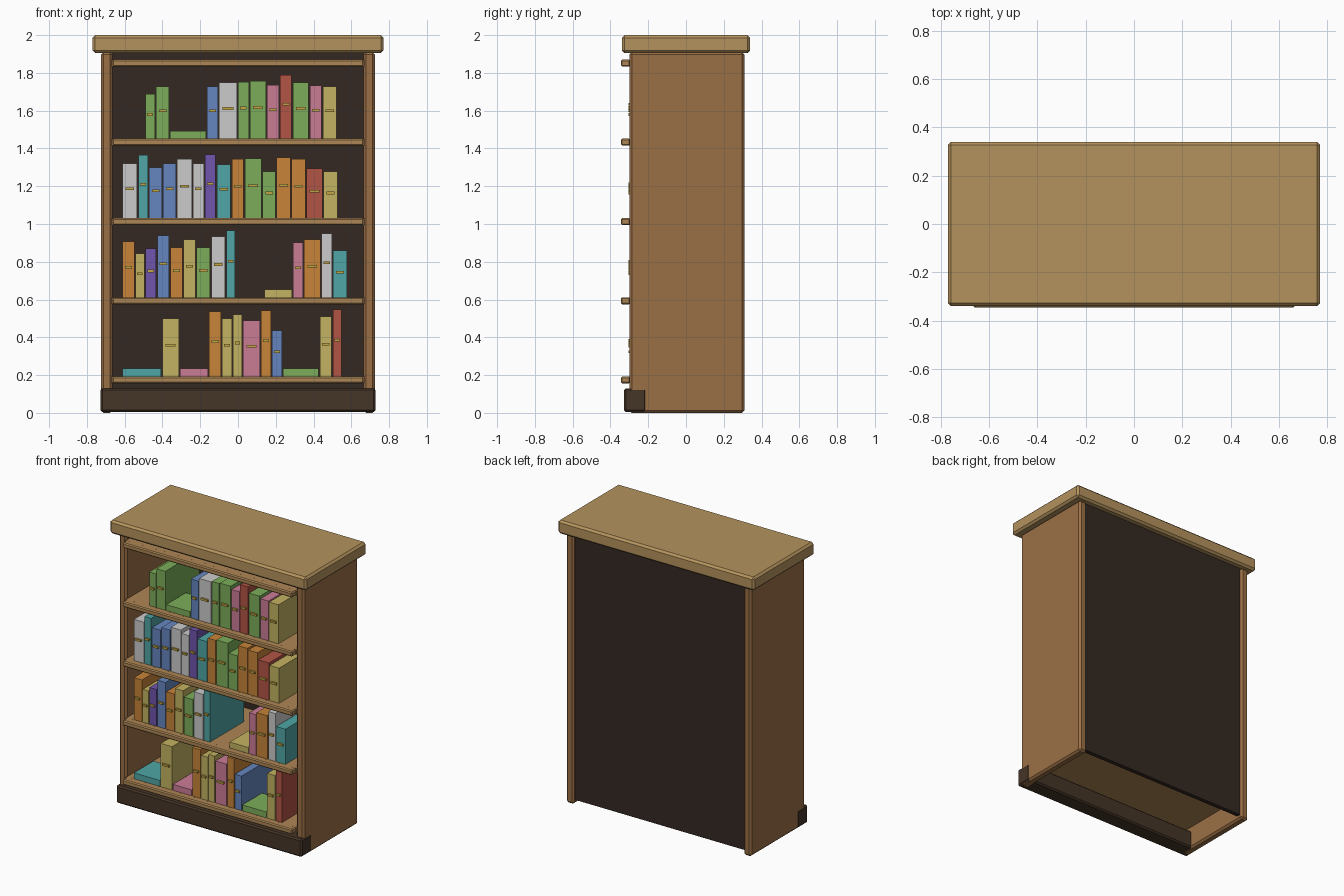
import bpy

if "Cube" in bpy.data.objects:
    bpy.data.objects.remove(bpy.data.objects["Cube"])

COLOURS = {
    "top_wood": (0.46, 0.29, 0.11), "wood": (0.33, 0.16, 0.06), "shelf_wood": (0.42, 0.24, 0.09),
    "dark_wood": (0.06, 0.035, 0.02), "back_wood": (0.035, 0.022, 0.016), "gold": (0.55, 0.38, 0.06),
    "green": (0.20, 0.42, 0.10), "blue": (0.13, 0.24, 0.52), "grey": (0.55, 0.55, 0.57),
    "pink": (0.60, 0.20, 0.30), "red": (0.45, 0.09, 0.06), "yellow": (0.55, 0.45, 0.12),
    "teal": (0.08, 0.38, 0.38), "purple": (0.16, 0.09, 0.42), "orange": (0.58, 0.23, 0.04),
}
MATS = {}
for key, rgb in COLOURS.items():
    MATS[key] = bpy.data.materials.new(key)
    MATS[key].diffuse_color = (*rgb, 1)


def box(name, x, y, z, mat, bevel=0.0):
    """Box from (min, max) ranges, with an optional chamfer."""
    bpy.ops.mesh.primitive_cube_add(size=1, location=[sum(r) / 2 for r in (x, y, z)])
    ob = bpy.context.object
    ob.name = name
    for v in ob.data.vertices:
        for i, r in enumerate((x, y, z)):
            v.co[i] *= r[1] - r[0]
    ob.data.materials.append(MATS[mat])
    if bevel:
        mod = ob.modifiers.new("chamfer", "BEVEL")
        mod.width = bevel
        mod.segments = 1
    return ob


# Carcass
box("top_board", (-0.77, 0.77), (-0.34, 0.34), (1.905, 2.0), "top_wood", 0.014)
box("left_side", (-0.725, -0.665), (-0.30, 0.31), (0, 1.91), "wood", 0.013)
box("right_side", (0.665, 0.725), (-0.30, 0.31), (0, 1.91), "wood", 0.013)
box("back_panel", (-0.67, 0.67), (0.265, 0.295), (0.03, 1.91), "back_wood")
box("plinth", (-0.727, 0.727), (-0.328, -0.21), (0.004, 0.13), "dark_wood", 0.01)

# Shelves with a chamfered front nosing
SHELF_TOPS = [1.87, 1.452, 1.031, 0.612, 0.193]
for i, z in enumerate(SHELF_TOPS):
    box(f"shelf_{i}", (-0.67, 0.67), (-0.30, 0.265), (z - 0.036, z - 0.001), "shelf_wood")
    box(f"shelf_nosing_{i}", (-0.665, 0.665), (-0.345, -0.295), (z - 0.037, z), "shelf_wood", 0.007)

# Books per shelf: start x, then (colour, pitch, height) in hundredths; None leaves a gap
ROWS = [
    (-49.1, [("green", 5.8, 23.8), ("green", 7.4, 27.6), ("green", 19.5, 4.2), ("blue", 6.4, 27.6),
             ("grey", 10, 29.7), ("green", 6.3, 30.2), ("green", 9, 30.7), ("pink", 6.9, 28.6),
             ("red", 6.8, 33.9), ("green", 9, 29.7), ("pink", 6.9, 28.1), ("yellow", 7.9, 27.6)]),
    (-61.2, [("grey", 8.4, 29.1), ("teal", 5.8, 33.4), ("blue", 7.4, 27), ("blue", 7.4, 29.1),
             ("grey", 8.4, 31.3), ("grey", 6.3, 29.1), ("purple", 6.3, 33.9), ("teal", 7.9, 28.6),
             ("orange", 6.9, 31.3), ("green", 9.5, 31.8), ("green", 7.4, 24.9), ("orange", 7.9, 32.3),
             ("orange", 7.9, 31.3), ("red", 9, 26.5), ("yellow", 7.9, 24.9)]),
    (-61.2, [("orange", 6.9, 29.7), ("yellow", 5.3, 23.3), ("purple", 6.3, 26), ("blue", 6.9, 32.9),
             ("orange", 6.9, 26.5), ("yellow", 6.9, 30.7), ("green", 7.9, 26.5), ("grey", 7.9, 32.3),
             ("teal", 5.3, 35.5), (None, 14.8, 0), ("yellow", 15.3, 4.2), ("pink", 5.8, 29.1),
             ("orange", 9.2, 30.7), ("grey", 6.1, 33.9), ("teal", 7.9, 24.9)]),
    (-61.2, [("teal", 21.1, 4.2), ("yellow", 9.5, 30.7), ("pink", 15.3, 4.2), ("orange", 6.9, 34.4),
             ("yellow", 5.8, 30.7), ("yellow", 5.3, 32.9), ("pink", 9.5, 29.7), ("orange", 5.8, 35),
             ("blue", 5.8, 24.4), ("green", 19.5, 4.2), ("yellow", 6.9, 31.8), ("red", 5.3, 35.5)]),
]
FRONT = -0.292
for r, (start, books) in enumerate(ROWS):
    x, z = start / 100, SHELF_TOPS[r + 1] - 0.001
    for n, (colour, pitch, height) in enumerate(books):
        w, h = pitch / 100 - 0.006, height / 100
        if colour:
            flat = h < 0.1
            depth = 0.22 if flat else 0.38
            kind = "flat_book" if flat else "book"
            box(f"{kind}_{r}_{n}", (x, x + w), (FRONT, FRONT + depth), (z, z + h), colour)
            if not flat:
                # Gold spine band
                zc = z + 0.54 * h
                box(f"spine_band_{r}_{n}", (x + 0.2 * w, x + 0.8 * w), (FRONT - 0.013, FRONT + 0.005),
                    (zc - 0.007, zc + 0.007), "gold")
        x += pitch / 100

for m in bpy.data.materials:
    if m.users and not m.is_grease_pencil:
        m.use_nodes = True
        m.node_tree.nodes["Principled BSDF"].inputs["Base Color"].default_value = m.diffuse_color
